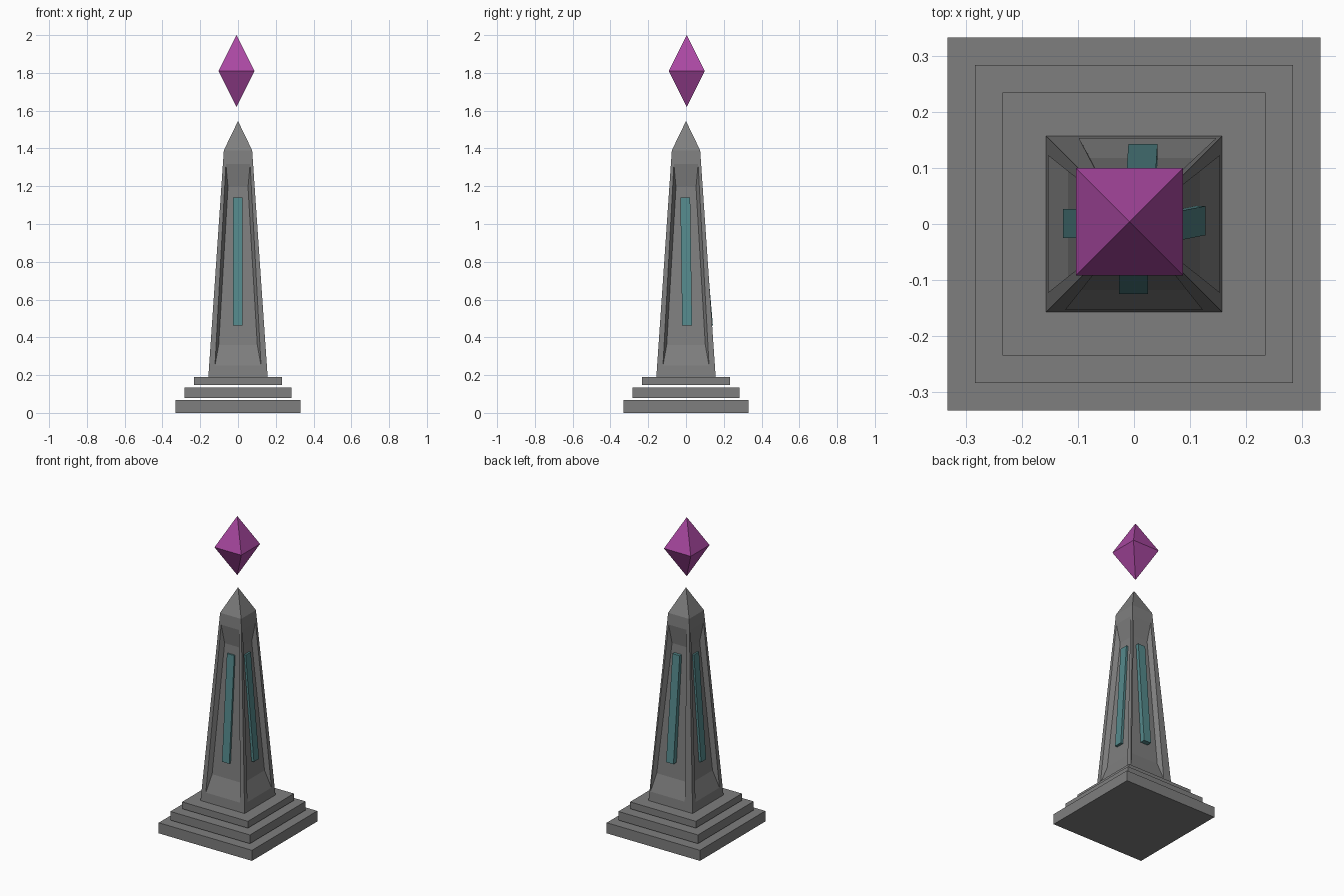
import bpy, bmesh
from math import pi
from mathutils import Matrix, Vector

if "Cube" in bpy.data.objects:
    bpy.data.objects.remove(bpy.data.objects["Cube"])


def material(name, rgb):
    m = bpy.data.materials.new(name)
    m.diffuse_color = (*rgb, 1)
    m.use_nodes = True
    m.node_tree.nodes["Principled BSDF"].inputs["Base Color"].default_value = m.diffuse_color
    return m


def finish(name, bm, mat):
    bmesh.ops.remove_doubles(bm, verts=bm.verts, dist=1e-4)
    bmesh.ops.recalc_face_normals(bm, faces=bm.faces)
    me = bpy.data.meshes.new(name)
    bm.to_mesh(me)
    bm.free()
    ob = bpy.data.objects.new(name, me)
    bpy.context.collection.objects.link(ob)
    me.materials.append(mat)
    return ob


def loops(bm, rings, cap_start=False, cap_end=False):
    """Bridge successive four-sided rings with quads."""
    vs = [[bm.verts.new(p) for p in r] for r in rings]
    for a, b in zip(vs, vs[1:]):
        for i in range(4):
            j = (i + 1) % 4
            bm.faces.new((a[i], a[j], b[j], b[i]))
    if cap_start:
        bm.faces.new(vs[0][::-1])
    if cap_end:
        bm.faces.new(vs[-1])


def square(h, z):
    return [Vector((x * h, y * h, z)) for x, y in ((-1, -1), (1, -1), (1, 1), (-1, 1))]


Z0, Z1, H0, H1 = 0.19, 1.39, 0.157, 0.075


def on_face(x, z, depth=0):
    """Point on the front slope of the shaft, pushed in by depth."""
    return Vector((x, depth - (H0 + (H1 - H0) * (z - Z0) / (Z1 - Z0)), z))


def panel(w0, z0, w1, z1, d0=0, d1=0, s0=0, s1=0):
    """Rectangle on the slope: half widths, heights, depths and sideways shifts."""
    return [on_face(s0 - w0, z0, d0), on_face(s0 + w0, z0, d0),
            on_face(s1 + w1, z1, d1), on_face(s1 - w1, z1, d1)]


stone = material("dark_stone", (0.21, 0.21, 0.21))
teal = material("teal", (0.09, 0.25, 0.26))
purple = material("purple", (0.40, 0.065, 0.36))

# stepped base: three slabs separated by thin gaps
for i, (h, a, b) in enumerate(((0.332, 0, 0.068), (0.283, 0.079, 0.135), (0.234, 0.147, 0.191))):
    bm = bmesh.new()
    loops(bm, [square(h, a), square(h, b)], True, True)
    finish(f"base_step_{i + 1}", bm, stone)

# per side: panel shift (bottom, top), strip shift (bottom, top), strip depth (bottom, top)
sides = [("front", 0, 0, -0.001, -0.001, 0.014, 0.018),
         ("right", 0, 0, 0.006, -0.004, 0.011, 0.016),
         ("back", -0.024, -0.004, -0.016, -0.012, -0.004, 0.008),
         ("left", 0, 0, -0.001, -0.001, 0.012, 0.017)]

# shaft with a sunken panel on each side, plus pointed cap
shaft = bmesh.new()
for k, (side, p0, p1, s0, s1, d0, d1) in enumerate(sides):
    turn = Matrix.Rotation(k * pi / 2, 3, 'Z')
    rings = [panel(H0, Z0, H1, Z1),
             panel(0.122, 0.25, 0.064, 1.318, 0, 0, p0, p1),
             panel(0.102, 0.36, 0.053, 1.195, 0.028, 0.028, p0, p1)]
    loops(shaft, [[turn @ p for p in r] for r in rings], False, True)
    tip = [turn @ on_face(-H1, Z1), turn @ on_face(H1, Z1), Vector((0, 0, 1.545))]
    shaft.faces.new([shaft.verts.new(p) for p in tip])

    # inlaid strip
    bm = bmesh.new()
    loops(bm, [[turn @ p for p in panel(0.026, 0.463, 0.026, 1.14, a, b, s0, s1)]
               for a, b in ((0.032, 0.032), (d0, d1))], True, True)
    finish(f"{side}_strip", bm, teal)
shaft.faces.new([shaft.verts.new(p) for p in square(H0, Z0)])
finish("shaft", shaft, stone)

# floating crystal
bm = bmesh.new()
ring = [bm.verts.new(p) for p in square(0.0955, 1.81)]
for z in (1.62, 2.0):
    apex = bm.verts.new((0, 0, z))
    for i in range(4):
        bm.faces.new((ring[i], ring[(i + 1) % 4], apex))
crystal = finish("crystal", bm, purple)
crystal.location = (-0.008, 0.004, 0)
